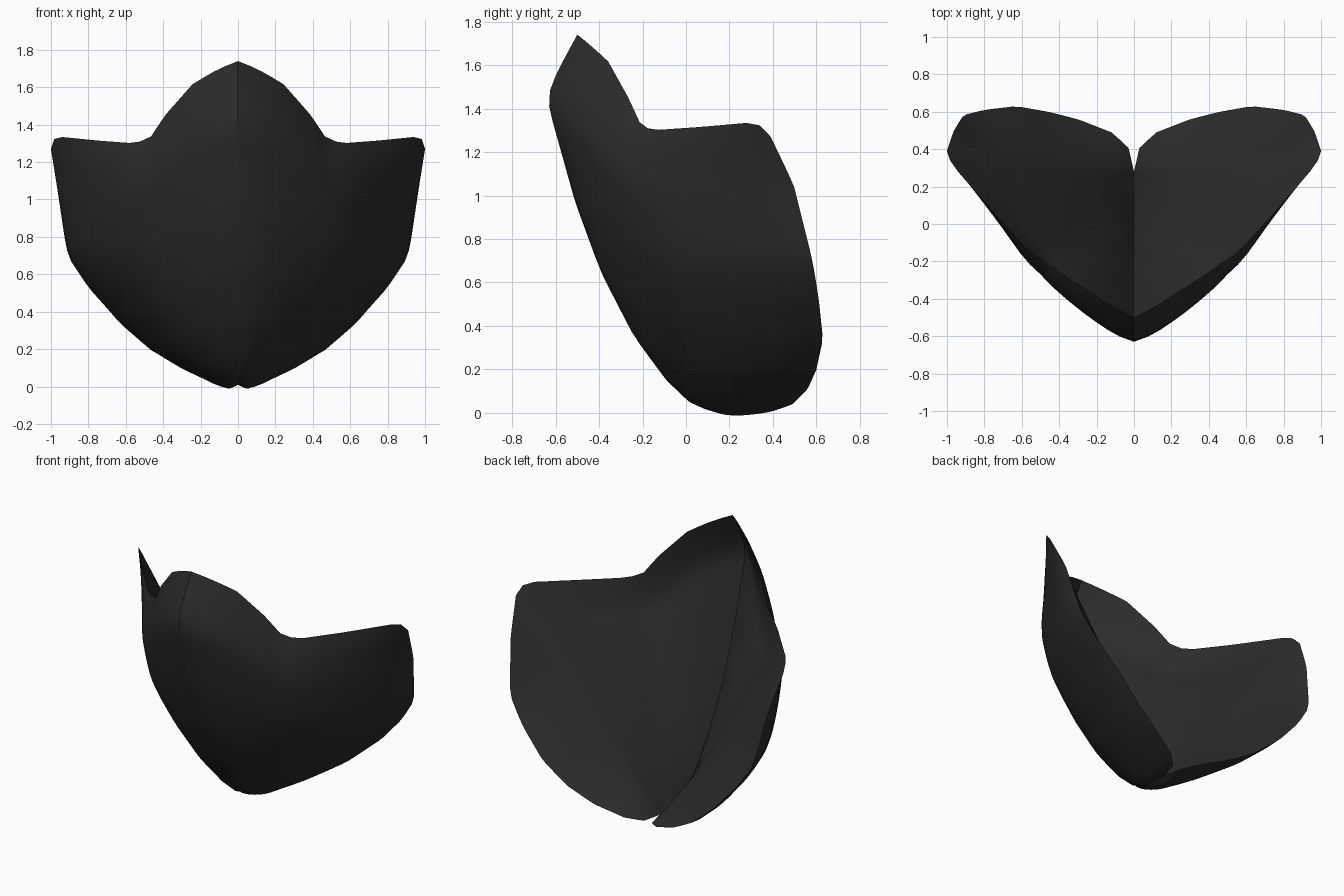
import bpy, bmesh, math
from mathutils import Vector

if "Cube" in bpy.data.objects:
    bpy.data.objects.remove(bpy.data.objects["Cube"])

# Key curves of the right half (chin to top, or nose peak to ear)
RIDGE = [(0, .28, .01), (0, .14, .01), (0, .02, .05), (0, -.1, .17), (0, -.25, .38),
         (0, -.4, .67), (0, -.51, .97), (0, -.63, 1.4), (0, -.625, 1.5),
         (0, -.56, 1.63), (0, -.5, 1.74)]
RIM = [(0, .28, .01), (.03, .41, .01), (.12, .49, .04), (.3, .56, .11), (.46, .6, .2),
       (.63, .63, .34), (.8, .61, .53), (.9, .585, .68), (.92, .57, .75),
       (.965, .495, 1.05), (1, .39, 1.27)]
TOP = [(0, -.5, 1.74), (.1, -.45, 1.7), (.24, -.36, 1.62), (.39, -.265, 1.45),
       (.47, -.21, 1.33), (.55, -.16, 1.3), (.75, .06, 1.315), (.95, .29, 1.335),
       (.99, .35, 1.32), (1, .39, 1.27)]
CREASE = [RIM[0], RIM[-1]]
OUT = Vector((.6, -.7, -.38)).normalized()
NU, NV = 20, 30


def along(pts, t):
    """Point at fraction t of a polyline's length."""
    p = [Vector(q) for q in pts]
    seg = [(b - a).length for a, b in zip(p, p[1:])]
    d = t * sum(seg)
    for a, b, s in zip(p, p[1:], seg):
        if d <= s:
            return a.lerp(b, d / s)
        d -= s
    return p[-1]


def panel(side, u, v):
    """Surface between the ridge and another edge, meeting the top edge."""
    base = along(RIDGE, v).lerp(along(side, v), u)
    chord = Vector(TOP[0]).lerp(Vector(TOP[-1]), u)
    return base + (along(TOP, u) - chord) * v ** 2


def outer(u, v):
    b = .17 * (4 * u * (1 - u)) ** .75 * max(0, math.sin(math.pi * v)) ** .7
    return panel(RIM, u, v) + OUT * b


def inner(u, v):
    return panel(CREASE, u, v)


def flap(u, v):
    return along(CREASE, v).lerp(along(RIM, v), u)


def add_grid(bm, fn, nu, flip):
    g = [[bm.verts.new(fn(i / nu, j / NV)) for i in range(nu + 1)] for j in range(NV + 1)]
    for j in range(NV):
        for i in range(nu):
            f = [g[j][i], g[j][i + 1], g[j + 1][i + 1], g[j + 1][i]]
            bm.faces.new(f[::-1] if flip else f)


# Mask half: bulged outer skin, inner panel and back flap
bm = bmesh.new()
add_grid(bm, outer, NU, False)
add_grid(bm, inner, NU, True)
add_grid(bm, flap, 6, True)
bmesh.ops.remove_doubles(bm, verts=bm.verts, dist=.0008)
bmesh.ops.dissolve_degenerate(bm, edges=bm.edges, dist=.0005)
bmesh.ops.recalc_face_normals(bm, faces=bm.faces)
me = bpy.data.meshes.new("face_mask")
bm.to_mesh(me)
bm.free()
mask = bpy.data.objects.new("face_mask", me)
bpy.context.collection.objects.link(mask)

mat = bpy.data.materials.new("dark_cloth")
mat.diffuse_color = (.025, .025, .025, 1)
mat.use_nodes = True
mat.node_tree.nodes["Principled BSDF"].inputs["Base Color"].default_value = mat.diffuse_color
me.materials.append(mat)

bpy.context.view_layer.objects.active = mask
mask.select_set(True)
bpy.ops.object.shade_smooth_by_angle(angle=math.radians(35))

# Second half
m = mask.modifiers.new("mirror", 'MIRROR')
m.use_mirror_merge = False
